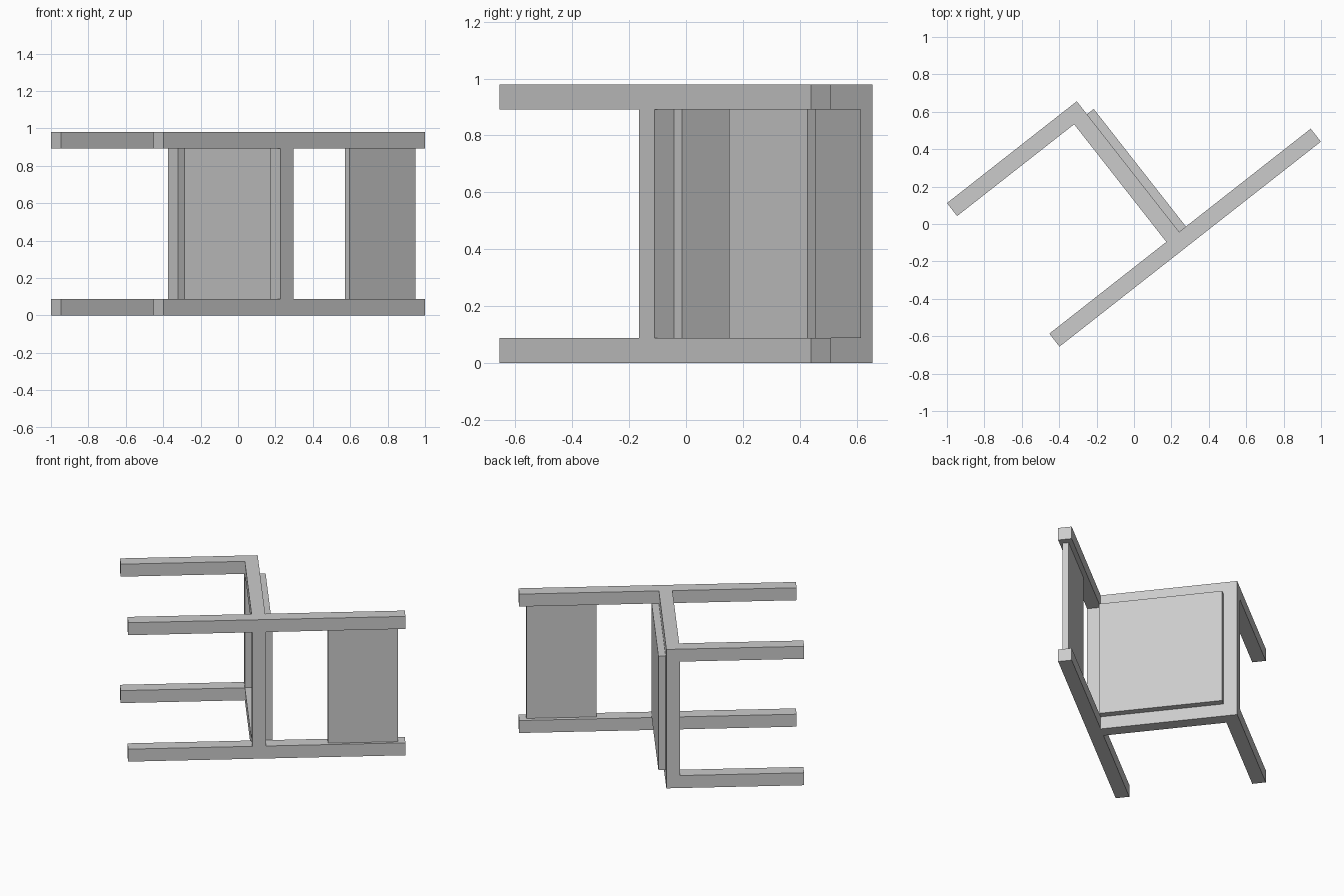
import bpy
import bmesh
import math
from mathutils import Matrix, Vector

cube = bpy.data.objects.get("Cube")
if cube:
    bpy.data.objects.remove(cube, do_unlink=True)

grey = bpy.data.materials.new("light_grey")
grey.use_nodes = True
colour = (0.6, 0.6, 0.6, 1)
grey.diffuse_color = colour
grey.node_tree.nodes["Principled BSDF"].inputs["Base Color"].default_value = colour

# The chair lies on its side: local x runs up the chair, local y to its front
LEAN = Matrix.Rotation(math.radians(38.1), 4, 'Z')
BAR = 0.088
WIDTH = 0.98
FOOT, TOP = -0.718, 1.058
RAIL_LOW, RAIL_HIGH = 0.077, 0.164
BACK, FRONT = -0.27, 0.705
INNER = (BAR, WIDTH - BAR)


def box(name, x, y, z):
    """Box between the given (low, high) ranges in the chair's own frame."""
    low, high = (Vector(c) for c in zip(x, y, z))
    bm = bmesh.new()
    bmesh.ops.create_cube(bm, size=1)
    bmesh.ops.scale(bm, vec=high - low, verts=bm.verts)
    mesh = bpy.data.meshes.new(name)
    bm.to_mesh(mesh)
    bm.free()
    mesh.materials.append(grey)
    obj = bpy.data.objects.new(name, mesh)
    obj.matrix_world = LEAN @ Matrix.Translation((low + high) / 2)
    bpy.context.collection.objects.link(obj)


back_bar = (BACK, BACK + BAR)
front_bar = (FRONT - BAR, FRONT)
between = (BACK + BAR, FRONT - BAR)
rail = (RAIL_LOW, RAIL_HIGH)

# Legs and side rails, one set on each side
for side, z in (("lower", (0, BAR)), ("upper", (WIDTH - BAR, WIDTH))):
    box(side + "_back_leg", (FOOT, TOP), back_bar, z)
    box(side + "_front_leg", (FOOT, RAIL_HIGH), front_bar, z)
    box(side + "_side_rail", rail, between, z)

# Cross rails under the seat edges
box("back_rail", rail, back_bar, INNER)
box("front_rail", rail, front_bar, INNER)

# Seat panel set into the frame, and the backrest between the back legs
box("seat", (0.122, 0.21), between, INNER)
box("backrest", (0.563, 1.011), (-0.25, -0.211), INNER)
